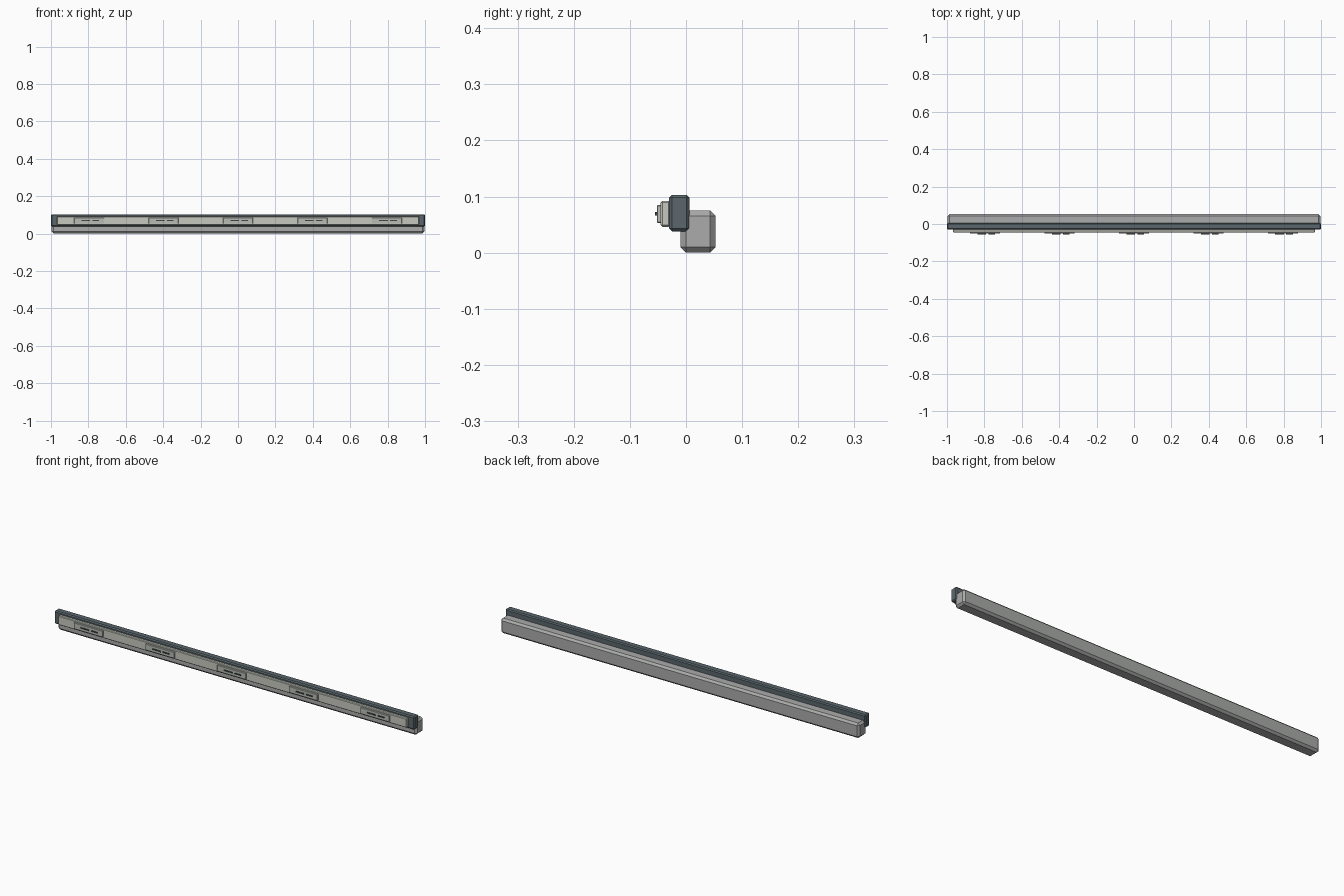
import bpy, bmesh

if "Cube" in bpy.data.objects:
    bpy.data.objects.remove(bpy.data.objects["Cube"])


def material(name, rgb):
    m = bpy.data.materials.new(name)
    m.diffuse_color = (*rgb, 1.0)
    m.use_nodes = True
    m.node_tree.nodes["Principled BSDF"].inputs["Base Color"].default_value = m.diffuse_color
    return m


body_grey = material("body grey", (0.40, 0.41, 0.40))
dark_slate = material("dark slate", (0.105, 0.135, 0.15))
pale_panel = material("pale panel", (0.57, 0.59, 0.52))
plate_grey = material("plate grey", (0.48, 0.50, 0.46))
slot_dark = material("slot dark", (0.05, 0.06, 0.06))


def block(name, x, y, z, mat, chamfer=0.0):
    """Box given by (min, max) on each axis, with flat chamfered edges."""
    bm = bmesh.new()
    bmesh.ops.create_cube(bm, size=1)
    for v in bm.verts:
        v.co = [(r[0] + r[1]) / 2 + c * (r[1] - r[0])
                for r, c in zip((x, y, z), v.co)]
    if chamfer:
        bmesh.ops.bevel(bm, geom=bm.edges[:], offset=chamfer, segments=1,
                        affect='EDGES', profile=0.5)
    me = bpy.data.meshes.new(name)
    bm.to_mesh(me)
    bm.free()
    me.materials.append(mat)
    ob = bpy.data.objects.new(name, me)
    bpy.context.collection.objects.link(ob)
    return ob


# Long chamfered beam at the back
block("main_beam", (-0.996, 0.996), (-0.010, 0.053), (0.0, 0.075), body_grey, 0.010)

# Dark rail on the upper front edge, with a pale strip on its face
block("dark_rail", (-1.0, 1.0), (-0.030, 0.006), (0.038, 0.103), dark_slate, 0.005)
block("front_strip", (-0.968, 0.968), (-0.045, -0.028), (0.046, 0.092), pale_panel, 0.003)

# Five raised plates, each with a pair of narrow slots
for i in range(5):
    cx = (i - 2) * 0.398
    block(f"plate_{i + 1}", (cx - 0.08, cx + 0.08), (-0.052, -0.043),
          (0.053, 0.085), plate_grey, 0.0015)
    for side, a, b in (("left", -0.041, 0.005), ("right", 0.018, 0.053)):
        block(f"slot_{side}_{i + 1}", (cx + a, cx + b), (-0.0555, -0.051),
              (0.066, 0.072), slot_dark)
